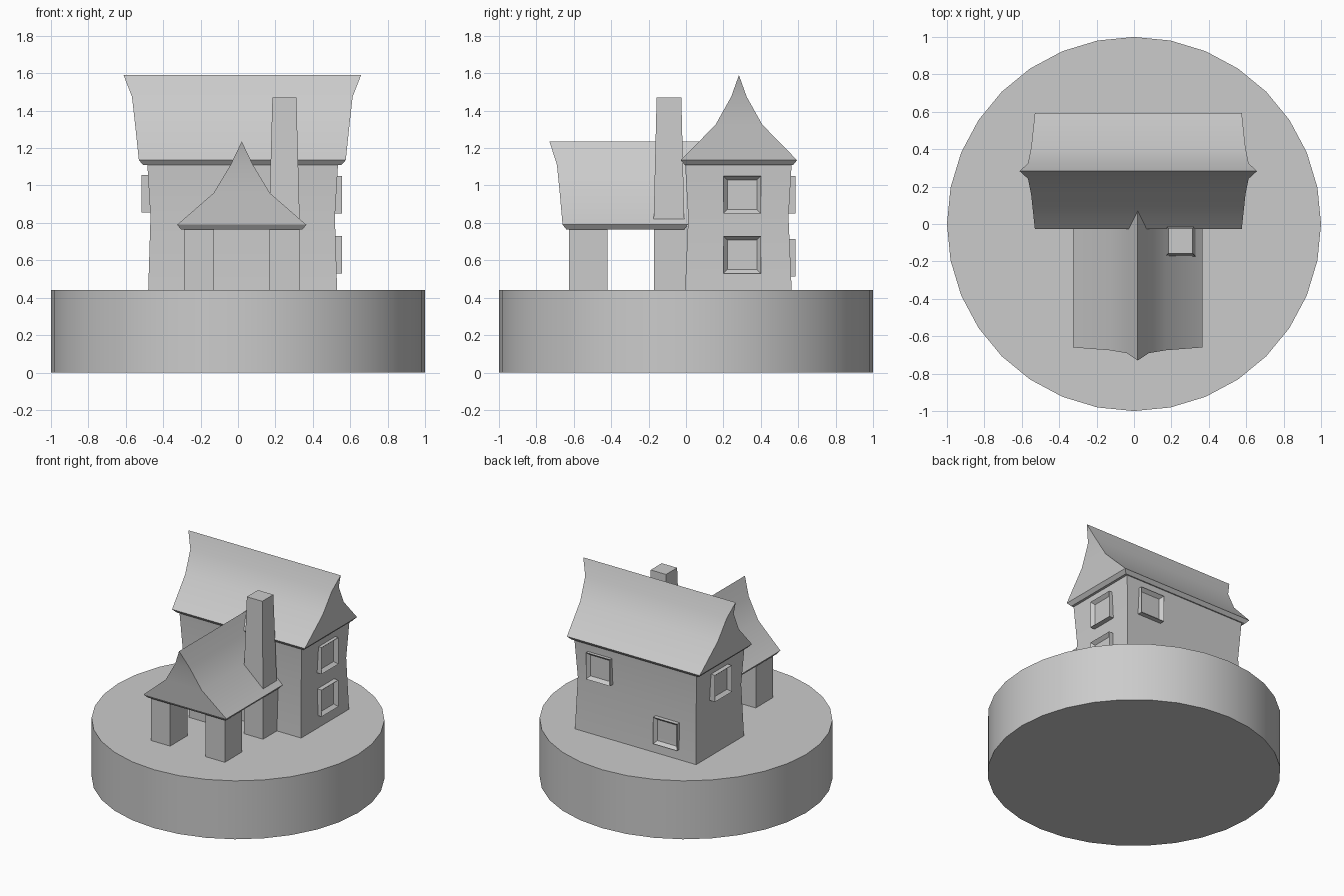
import bpy, bmesh, math
from mathutils import Matrix, Vector

cube = bpy.data.objects.get("Cube")
if cube:
    bpy.data.objects.remove(cube, do_unlink=True)

gray = bpy.data.materials.new("plain_gray")
gray.use_nodes = True
gray.diffuse_color = (0.6, 0.6, 0.6, 1)
gray.node_tree.nodes["Principled BSDF"].inputs["Base Color"].default_value = (0.6, 0.6, 0.6, 1)


def finish(name, bm, smooth=False):
    """Turn a bmesh into a named object."""
    bmesh.ops.recalc_face_normals(bm, faces=bm.faces)
    mesh = bpy.data.meshes.new(name)
    bm.to_mesh(mesh)
    bm.free()
    mesh.materials.append(gray)
    obj = bpy.data.objects.new(name, mesh)
    bpy.context.collection.objects.link(obj)
    if smooth:
        bpy.ops.object.select_all(action='DESELECT')
        obj.select_set(True)
        bpy.context.view_layer.objects.active = obj
        bpy.ops.object.shade_smooth_by_angle(angle=math.radians(30))
    return obj


def loft(name, cx, cy, rings, smooth=False):
    """Stack rectangles (z, half width, half depth) into a solid."""
    bm = bmesh.new()
    loops = [[bm.verts.new((cx + sx * hx, cy + sy * hy, z))
              for sx, sy in ((-1, -1), (1, -1), (1, 1), (-1, 1))]
             for z, hx, hy in rings]
    bm.faces.new(loops[0][::-1])
    for low, high in zip(loops, loops[1:]):
        for i in range(4):
            j = (i + 1) % 4
            bm.faces.new((low[i], low[j], high[j], high[i]))
    # A ring without width or depth closes into a ridge
    if rings[-1][1] and rings[-1][2]:
        bm.faces.new(loops[-1])
    bmesh.ops.remove_doubles(bm, verts=bm.verts, dist=0.0001)
    return finish(name, bm, smooth)


def window(name, location, angle):
    """Square frame facing outward along local +x with a sunken pane."""
    bm = bmesh.new()
    bmesh.ops.create_cube(bm, size=1)
    bmesh.ops.scale(bm, vec=(0.07, 0.2, 0.2), verts=bm.verts)
    front = max(bm.faces, key=lambda f: f.calc_center_median().x)
    bmesh.ops.inset_region(bm, faces=[front], thickness=0.03)
    bmesh.ops.translate(bm, vec=(-0.025, 0, 0), verts=front.verts)
    bm.transform(Matrix.Translation(Vector(location)) @ Matrix.Rotation(math.radians(angle), 4, 'Z'))
    return finish(name, bm)


# Round ground base
bm = bmesh.new()
bmesh.ops.create_cone(bm, cap_ends=True, segments=32, radius1=1, radius2=1, depth=0.44)
bmesh.ops.translate(bm, vec=(0, 0, 0.22), verts=bm.verts)
finish("ground_base", bm, True)

# House body, slightly pinched at mid height, and its flared roof
loft("house_walls", 0.025, 0.28,
     [(0.44, 0.505, 0.285), (0.83, 0.493, 0.268), (1.12, 0.51, 0.285)], True)
loft("main_roof", 0.023, 0.283,
     [(1.11, 0.53, 0.29), (1.135, 0.553, 0.311), (1.325, 0.573, 0.125),
      (1.475, 0.59, 0.041), (1.59, 0.635, 0)], True)

# Porch roof with its ridge running front to back
loft("porch_roof", 0.02, -0.325,
     [(0.765, 0.325, 0.315), (0.79, 0.345, 0.335), (0.96, 0.15, 0.35),
      (1.11, 0.06, 0.365), (1.235, 0, 0.405)], True)

# Porch posts
for side, x in (("right", -0.208), ("left", 0.248)):
    for place, y, depth in (("front", -0.522, 0.103), ("back", -0.08, 0.09)):
        loft(f"{place}_{side}_post", x, y, [(0.44, 0.08, depth), (0.78, 0.08, depth)])

# Tapered chimney
loft("chimney", 0.248, -0.091, [(0.77, 0.083, 0.083), (1.47, 0.064, 0.066)])

# Windows
window("left_upper_window", (0.522, 0.3, 0.95), 0)
window("left_lower_window", (0.522, 0.3, 0.63), 0)
window("right_window", (-0.48, 0.29, 0.955), 180)
window("back_upper_window", (0.325, 0.55, 0.95), 90)
window("back_lower_window", (-0.235, 0.55, 0.613), 90)
